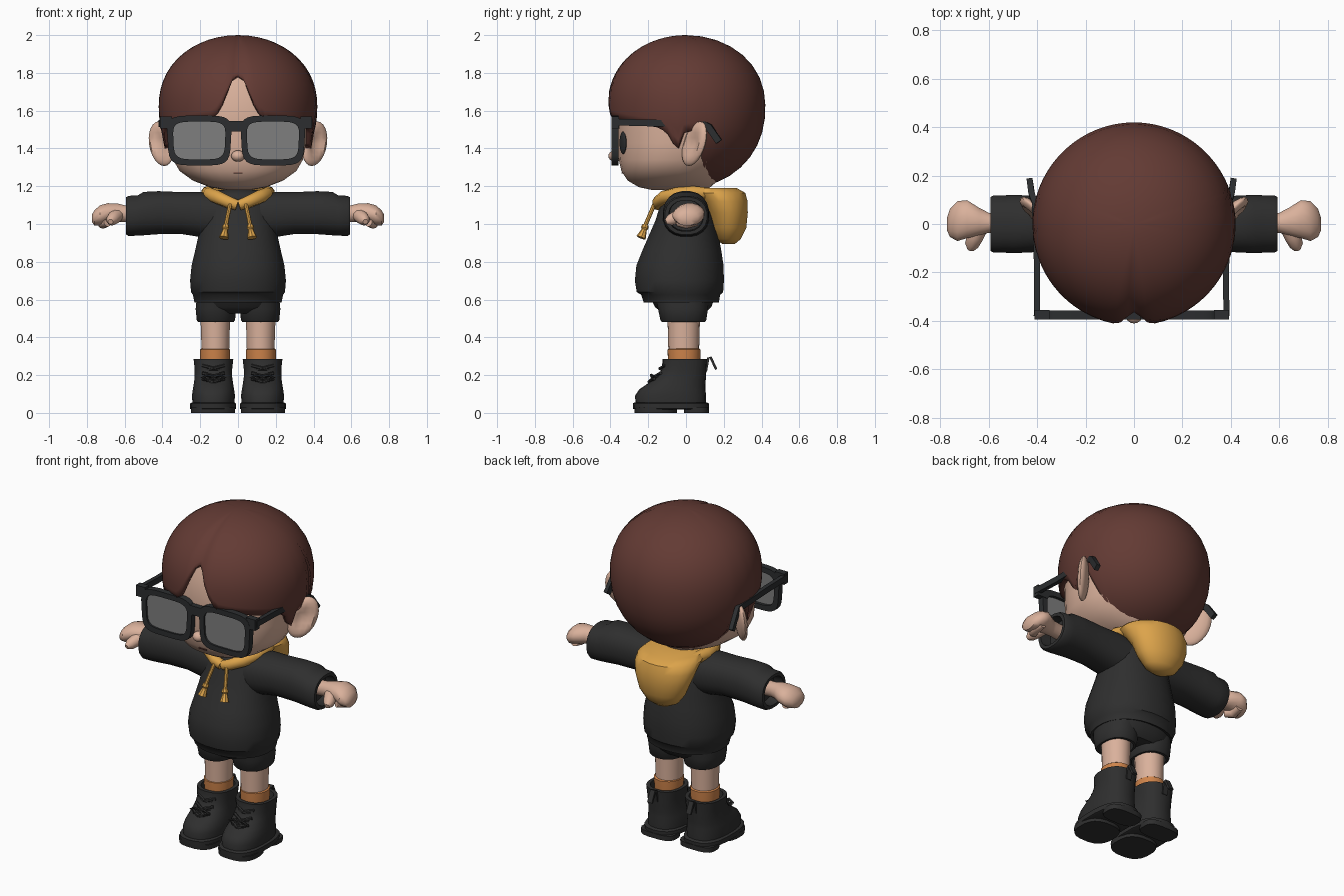
import bpy, bmesh, math
from mathutils import Vector, Matrix

def material(name, r, g, b):
    m = bpy.data.materials.new(name)
    m.diffuse_color = (r, g, b, 1)
    return m

HAIR = material("brown hair", 0.125, 0.043, 0.034)
SKIN = material("skin", 0.70, 0.44, 0.33)
BLACK = material("black cloth", 0.028, 0.028, 0.028)
FRAME = material("frame black", 0.025, 0.027, 0.029)
LENS = material("grey lens", 0.21, 0.21, 0.21)
GOLD = material("gold cloth", 0.72, 0.37, 0.07)
SOCK = material("orange sock", 0.62, 0.23, 0.07)

def finish(bm, name, mat, mirror=False):
    bmesh.ops.remove_doubles(bm, verts=bm.verts, dist=0.0004)
    bmesh.ops.recalc_face_normals(bm, faces=bm.faces)
    me = bpy.data.meshes.new(name)
    bm.to_mesh(me)
    bm.free()
    me.materials.append(mat)
    ob = bpy.data.objects.new(name, me)
    bpy.context.collection.objects.link(ob)
    if mirror:
        md = ob.modifiers.new("mirror", "MIRROR")
        md.use_mirror_merge = False
    return ob

def skin_rings(name, rings, mat, mirror=False, cap=True, closed=False):
    """Join successive rings of points with quads."""
    bm = bmesh.new()
    vs = [[bm.verts.new(p) for p in r] for r in rings]
    pairs = list(zip(vs, vs[1:])) + ([(vs[-1], vs[0])] if closed else [])
    for a, b in pairs:
        for i in range(len(a)):
            j = (i + 1) % len(a)
            bm.faces.new((a[i], a[j], b[j], b[i]))
    if cap and not closed:
        bm.faces.new(vs[0])
        bm.faces.new(vs[-1])
    return finish(bm, name, mat, mirror)

def oval(ra, rb, e=2.0, n=24):
    pts = []
    for i in range(n):
        a = 2 * math.pi * (i + 0.5) / n
        c, s = math.cos(a), math.sin(a)
        pts.append((ra * math.copysign(abs(c) ** (2 / e), c), rb * math.copysign(abs(s) ** (2 / e), s)))
    return pts

def loft(name, rows, mat, axis="z", e=2.0, n=24, mirror=False):
    """rows: position along axis, centre a, centre b, radius a, radius b."""
    rings = []
    for t, ca, cb, ra, rb in rows:
        ring = []
        for a, b in oval(ra, rb, e, n):
            a, b = a + ca, b + cb
            ring.append((a, b, t) if axis == "z" else (t, a, b))
        rings.append(ring)
    return skin_rings(name, rings, mat, mirror)

def tube(name, pts, radii, mat, n=8, mirror=False, flat=1.0):
    pts = [Vector(p) for p in pts]
    rings = []
    for i, p in enumerate(pts):
        d = pts[min(i + 1, len(pts) - 1)] - pts[max(i - 1, 0)]
        q = d.to_track_quat("Z", "Y")
        r = radii[i] if isinstance(radii, (list, tuple)) else radii
        rings.append([p + q @ Vector((a * flat, b, 0)) for a, b in oval(r, r, 2, n)])
    return skin_rings(name, rings, mat, mirror)

def ball(name, centre, radii, mat, mirror=False, turn=0.0, n=16):
    bm = bmesh.new()
    bmesh.ops.create_uvsphere(bm, u_segments=n, v_segments=n * 2 // 3, radius=1)
    bm.transform(Matrix.Translation(centre) @ Matrix.Rotation(turn, 4, "Z") @ Matrix.Diagonal((*radii, 1)))
    return finish(bm, name, mat, mirror)

def box(name, lo, hi, mat, mirror=False):
    bm = bmesh.new()
    bmesh.ops.create_cube(bm, size=1)
    lo, hi = Vector(lo), Vector(hi)
    bm.transform(Matrix.Translation((lo + hi) / 2) @ Matrix.Diagonal((*(hi - lo), 1)))
    return finish(bm, name, mat, mirror)

# Head, nose, mouth, eyes, neck
face = [(1.18, .07, -.18, .1), (1.195, .15, -.25, .13), (1.23, .24, -.31, .17), (1.28, .31, -.343, .2),
        (1.34, .345, -.357, .24), (1.43, .362, -.362, .3), (1.55, .37, -.365, .33),
        (1.7, .37, -.36, .34), (1.82, .3, -.3, .29)]
loft("head", [(z, 0, (f + b) / 2, rx, (b - f) / 2) for z, rx, f, b in face], SKIN, e=2.25, n=32)
ball("nose", (0, -.375, 1.36), (.036, .036, .03), SKIN)
box("mouth", (-.025, -.342, 1.267), (.025, -.333, 1.273), HAIR)
ball("eye", (.17, -.333, 1.43), (.045, .012, .06), FRAME, True, turn=.35)
loft("neck", [(1.05, 0, 0, .08, .08), (1.22, 0, 0, .075, .075)], SKIN)

# Ears: cupped discs turned backwards
bm = bmesh.new()
bmesh.ops.create_uvsphere(bm, u_segments=16, v_segments=12, radius=1)
for v in bm.verts:
    u, t, w = v.co
    cup = max(0, .75 - math.hypot(u, w)) if t < 0 else 0
    u, t, w = u * .085, t * .032 + cup * .05, w * .118
    v.co = (.405 + u * .75 - t * .6 + w * .12, .045 + u * .65 + t * .75 + w * .25, 1.425 + w)
finish(bm, "ear", SKIN, True)

# Hair shell whose lower edge follows a hairline around the head
HAIRLINE = [(0, 1.79), (5, 1.76), (10, 1.66), (15, 1.59), (20, 1.56), (45, 1.535), (70, 1.51), (77, 1.47),
            (83, 1.38), (88, 1.48), (98, 1.5), (104, 1.37), (110, 1.22), (180, 1.205)]

def hairline(deg):
    for (a, za), (b, zb) in zip(HAIRLINE, HAIRLINE[1:]):
        if deg <= b:
            return za + (zb - za) * (deg - a) / (b - a)

bm = bmesh.new()
N, ROWS, cols = 90, 16, []
for i in range(N):
    deg = i * 360 / N
    ad = min(deg, 360 - deg)
    end = math.acos(max(-1, (hairline(ad) - 1.6) / .4))
    col = []
    for j in range(ROWS + 1):
        z = 1.6 + .4 * math.cos(end * j / ROWS)
        h = abs(z - 1.62) / (.38 if z > 1.62 else .43)
        r = .42 * math.sqrt(max(0, 1 - h ** 2.2))
        if ad < 100 and z < 1.62:
            r = max(r, .39)
        r -= .018 * math.exp(-(ad / 5) ** 2) * min(1, r / .2)
        p = math.radians(deg)
        col.append(bm.verts.new((r * math.sin(p), -r * math.cos(p), z)))
    cols.append(col)
for i in range(N):
    a, b = cols[i], cols[(i + 1) % N]
    for j in range(ROWS):
        bm.faces.new((a[j], a[j + 1], b[j + 1], b[j]))
hair = finish(bm, "hair", HAIR)
sol = hair.modifiers.new("thickness", "SOLIDIFY")
sol.thickness, sol.offset = .03, -1

# Glasses: rims, lenses, bridge, end pieces, temples
def rim_loop(rx, rz, y):
    return [(.195 + a * (1 + .35 * b), y, 1.442 + b) for a, b in oval(rx, rz, 4.5, 28)]

glasses = [
    skin_rings("glasses_rim", [rim_loop(.168, .132, -.395), rim_loop(.137, .1, -.395),
                               rim_loop(.137, .1, -.358), rim_loop(.168, .132, -.358)], FRAME, True, closed=True),
    skin_rings("glasses_lens", [rim_loop(.14, .103, -.384), rim_loop(.14, .103, -.376)], LENS, True),
    box("glasses_bridge", (-.05, -.395, 1.49), (.05, -.362, 1.545), FRAME),
    box("glasses_end_piece", (.34, -.394, 1.505), (.402, -.355, 1.57), FRAME, True),
    tube("glasses_temple", [(.392, -.38, 1.54), (.39, -.2, 1.535), (.4, .09, 1.53), (.412, .12, 1.515),
                            (.42, .175, 1.435)], .025, FRAME, 4, True, flat=.7)]
for g in glasses:
    g.location.x = -.01

# Hooded top: body, sleeves with hollow cuffs
loft("top_body", [(.6, 0, -.025, .2, .17), (.585, 0, -.025, .232, .2), (.625, 0, -.028, .24, .21),
                  (.64, 0, -.032, .25, .23), (.7, 0, -.035, .255, .237), (.78, 0, -.032, .247, .232),
                  (.86, 0, -.022, .228, .21), (.94, 0, -.012, .21, .185), (1.02, 0, -.002, .2, .16),
                  (1.1, 0, 0, .19, .138), (1.155, 0, 0, .16, .115), (1.18, 0, 0, .1, .085)], BLACK, e=2.2, n=28)
loft("sleeve", [(.1, 0, 1.04, .125, .12), (.2, 0, 1.05, .12, .12), (.3, 0, 1.058, .115, .112), (.42, 0, 1.06, .118, .115),
                (.5, 0, 1.055, .122, .116), (.53, 0, 1.045, .12, .108), (.58, 0, 1.043, .12, .107), (.593, 0, 1.043, .112, .1),
                (.593, 0, 1.043, .092, .082), (.53, 0, 1.045, .088, .08)], BLACK, "x", e=2.3, n=20, mirror=True)

# Hands
loft("hand", [(.5, 0, 1.05, .042, .045), (.6, .005, 1.055, .042, .045), (.64, .01, 1.06, .058, .05), (.69, .02, 1.058, .08, .053),
              (.73, .012, 1.045, .084, .055), (.76, .005, 1.032, .06, .042), (.772, 0, 1.03, .03, .022)],
     SKIN, "x", n=16, mirror=True)
tube("thumb", [(.635, -.01, 1.05), (.655, -.05, 1.035), (.67, -.085, 1.02), (.675, -.107, 1.012)],
     [.035, .036, .03, .014], SKIN, 10, True)
tube("curled_fingers", [(.69, -.04, 1.01), (.715, 0, 1.005), (.71, .06, 1.015)], [.024, .03, .024], SKIN, 10, True)

# Hood hanging at the back, collar and drawstrings
loft("hood", [(.895, 0, .225, .05, .035), (.92, 0, .225, .1, .065), (.98, 0, .225, .145, .095), (1.06, 0, .215, .175, .113),
              (1.12, 0, .19, .19, .137), (1.165, 0, .15, .19, .165), (1.19, 0, .12, .165, .15)], GOLD, n=24)
tube("hood_collar", [(.005, -.15, 1.1), (.05, -.148, 1.115), (.11, -.115, 1.142), (.15, -.05, 1.158), (.16, .04, 1.165),
                     (.13, .14, 1.16)], [.028, .032, .036, .036, .036, .03], GOLD, 10, True)
tube("drawstring", [(.04, -.165, 1.11), (.055, -.195, 1.04), (.068, -.225, .97)], .011, GOLD, 8, True)
tube("drawstring_tassel", [(.064, -.215, .995), (.066, -.219, .98), (.067, -.221, .97), (.075, -.238, .927)],
     [.016, .02, .014, .026], GOLD, 8, True)

# Shorts
loft("shorts_hips", [(.525, 0, -.01, .17, .11), (.56, 0, -.015, .21, .15), (.63, 0, -.02, .22, .18)], BLACK, e=2.4)
loft("shorts_leg", [(.6, .115, -.018, .105, .14), (.55, .117, -.016, .108, .133), (.49, .117, -.014, .102, .122),
                    (.482, .117, -.014, .095, .115), (.482, .117, -.014, .085, .1), (.53, .117, -.014, .08, .09)],
     BLACK, e=2.3, mirror=True)

# Legs and socks
loft("leg", [(.25, .12, -.012, .073, .08), (.4, .12, -.012, .076, .083), (.56, .12, -.012, .082, .088)], SKIN, mirror=True, n=18)
loft("sock", [(.24, .122, -.01, .076, .082), (.29, .122, -.01, .08, .086), (.335, .122, -.01, .081, .088),
              (.34, .122, -.01, .074, .08)], SOCK, mirror=True, n=18)

# Boots: upper, sole, heel, laces, pull tab
loft("boot", [(.03, .13, -.08, .11, .185), (.09, .13, -.082, .115, .188), (.125, .13, -.072, .11, .175),
              (.155, .13, -.05, .105, .153), (.19, .13, -.024, .1, .13), (.23, .13, -.01, .1, .118), (.286, .13, -.006, .106, .118),
              (.286, .13, -.006, .086, .096), (.24, .13, -.006, .08, .09)], BLACK, e=2.4, n=22, mirror=True)
loft("boot_sole", [(.018, .132, -.08, .115, .19), (.022, .132, -.08, .122, .2), (.05, .132, -.08, .122, .202),
                   (.056, .132, -.08, .112, .19)], BLACK, e=2.7, n=22, mirror=True)
loft("boot_heel", [(0, .132, .055, .11, .067), (.03, .132, .055, .112, .068)], BLACK, e=3.2, n=16, mirror=True)
loft("boot_forefoot", [(0, .132, -.16, .117, .113), (.03, .132, -.16, .119, .116)], BLACK, e=2.6, n=20, mirror=True)
for k, (z, y) in enumerate([(.165, -.19), (.195, -.157), (.235, -.132)]):
    for s in (-1, 1):
        tube("boot_lace_%d" % k, [(.13 - s * .058, y + .03, z - .012), (.13, y - .006, z), (.13 + s * .058, y + .022, z + .016)],
             .009, BLACK, 6, True)
for s in (-1, 1):
    tube("lace_bow", [(.13, -.165, .19), (.13 + s * .03, -.185, .2), (.13 + s * .062, -.178, .185), (.13 + s * .035, -.188, .172),
                      (.13, -.172, .182)], .008, BLACK, 6, True)
tube("boot_pull_tab", [(.13, .105, .22), (.13, .118, .29), (.13, .13, .295), (.13, .16, .23)], .009, BLACK, 4, True, flat=2.5)

# Smooth shading with kept edges
for ob in bpy.context.scene.objects:
    ob.select_set(True)
    bpy.context.view_layer.objects.active = ob
bpy.ops.object.shade_smooth_by_angle(angle=math.radians(40))
